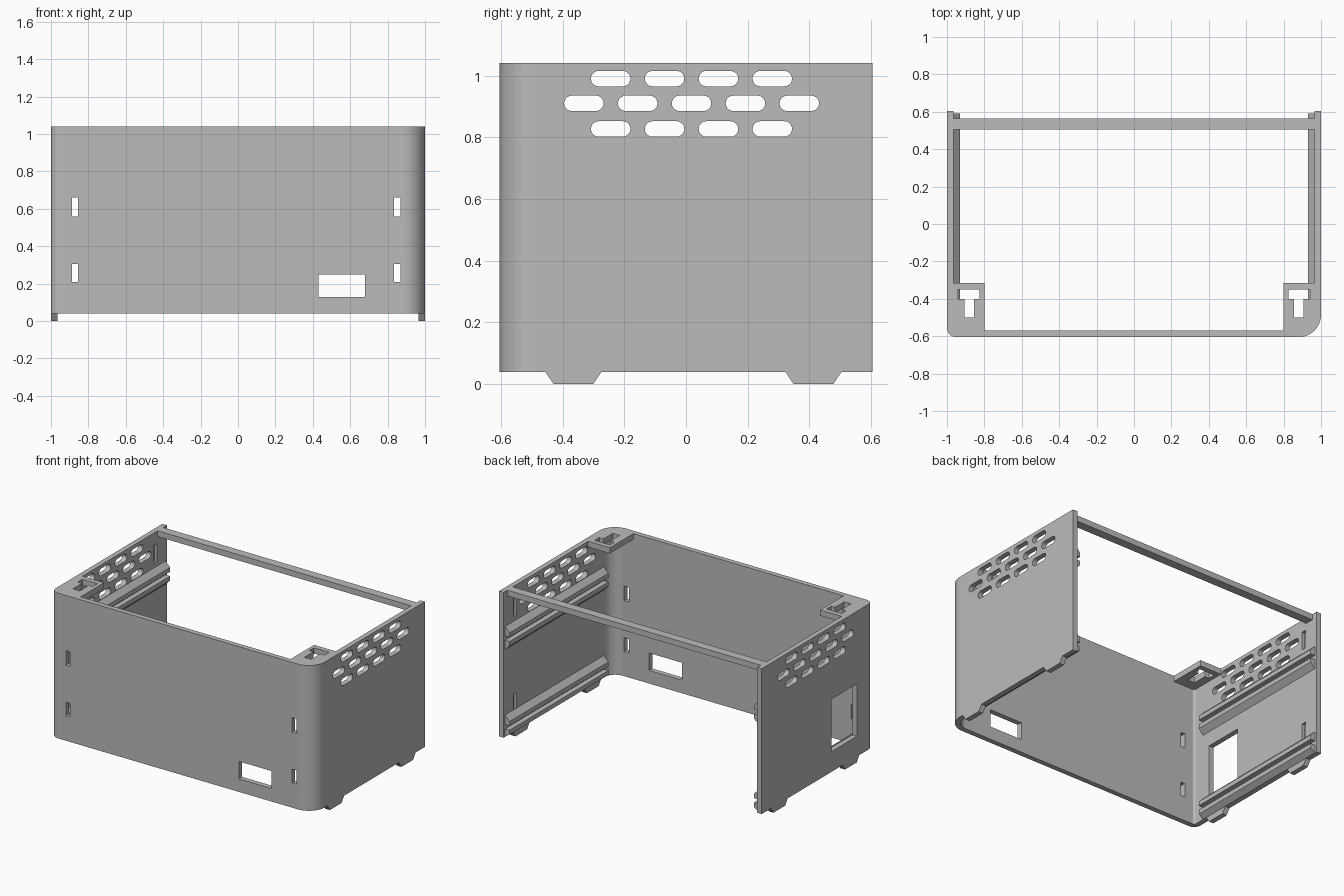
import bpy, bmesh, math
from mathutils import Vector

default = bpy.data.objects.get("Cube")
if default:
    bpy.data.objects.remove(default)

GREY = (0.5, 0.5, 0.5, 1)
mat = bpy.data.materials.new("plain_grey")
mat.use_nodes = True
mat.diffuse_color = GREY
mat.node_tree.nodes["Principled BSDF"].inputs["Base Color"].default_value = GREY

W, D, T = 1.0, 0.605, 0.035        # half width, half depth, wall thickness
BASE, TOP = 0.04, 1.04
IN = W - T
R_LEFT, R_RIGHT = 0.05, 0.12       # front corner radii at -x and +x


def arc(cx, cy, r, start, end, n=12):
    steps = [math.radians(start + (end - start) * i / n) for i in range(n + 1)]
    return [(cx + r * math.cos(a), cy + r * math.sin(a)) for a in steps]


def rect(u0, u1, v0, v1):
    return [(u0, v0), (u1, v0), (u1, v1), (u0, v1)]


def prism(bm, points, axis, lo, hi):
    """Extrude a flat outline along one axis between two positions."""
    place = {"x": lambda u, v: Vector((lo, u, v)),
             "y": lambda u, v: Vector((u, lo, v)),
             "z": lambda u, v: Vector((u, v, lo))}[axis]
    step = Vector([(hi - lo) * (axis == a) for a in "xyz"])
    face = bm.faces.new([bm.verts.new(place(u, v)) for u, v in points])
    new = bmesh.ops.extrude_face_region(bm, geom=[face])["geom"]
    bmesh.ops.translate(bm, vec=step,
                        verts=[g for g in new if isinstance(g, bmesh.types.BMVert)])


def build(name, prisms, cuts=()):
    """Make an object from prisms, then subtract the cut prisms."""
    def make(label, items):
        bm = bmesh.new()
        for item in items:
            prism(bm, *item)
        bmesh.ops.recalc_face_normals(bm, faces=bm.faces)
        mesh = bpy.data.meshes.new(label)
        bm.to_mesh(mesh)
        bm.free()
        mesh.materials.append(mat)
        ob = bpy.data.objects.new(label, mesh)
        bpy.context.collection.objects.link(ob)
        return ob

    ob = make(name, prisms)
    if cuts:
        cutter = make(name + "_cutter", cuts)
        cutter.hide_render = True
        mod = ob.modifiers.new("cut", "BOOLEAN")
        mod.operation, mod.solver, mod.object = "DIFFERENCE", "EXACT", cutter
        graph = bpy.context.evaluated_depsgraph_get()
        result = bpy.data.meshes.new_from_object(ob.evaluated_get(graph))
        ob.modifiers.clear()
        ob.data = result
        bpy.data.objects.remove(cutter)
    ob.data.polygons.foreach_set("use_smooth", [True] * len(ob.data.polygons))
    ob.data.set_sharp_from_angle(angle=math.radians(30))
    ob.modifiers.new("normals", "WEIGHTED_NORMAL").keep_sharp = True
    return ob


def corner(side, inset):
    """Rounded front corner outline, ordered from -x to +x."""
    r = R_LEFT if side < 0 else R_RIGHT
    angles = (180, 270) if side < 0 else (270, 360)
    return arc(side * (W - r), r - D, r - inset, *angles)


# U-shaped shell: front panel and two side walls
outer = [(-W, D)] + corner(-1, 0) + corner(1, 0) + [(W, D)]
inner = [(-IN, D)] + corner(-1, T) + corner(1, T) + [(IN, D)]
cuts = []

# Front openings
cuts.append((rect(0.43, 0.68, 0.13, 0.25), "y", -0.7, -0.5))
for x0, x1 in ((-0.888, -0.856), (0.835, 0.87)):
    for z0, z1 in ((0.21, 0.305), (0.56, 0.66)):
        cuts.append((rect(x0, x1, z0, z1), "y", -0.7, -0.53))

# Side opening
cuts.append((rect(-0.43, -0.155, 0.18, 0.54), "x", -1.1, -0.9))

# Rows of rounded vents and blind grooves in both side walls
for side in (-1, 1):
    for z, first, count in ((0.99, -0.244, 4), (0.91, -0.331, 5), (0.827, -0.244, 4)):
        for i in range(count):
            y, r, half = first + 0.1745 * i, 0.025, 0.039
            pill = arc(y + half, z, r, -90, 90, 10) + arc(y - half, z, r, 90, 270, 10)
            cuts.append((pill, "x", side * 0.9, side * 1.1))
    for z0, z1 in ((0.18, 0.30), (0.83, 0.955)):
        cuts.append((rect(0.465, 0.497, z0, z1), "x", side * 0.9, side * 0.985))

build("shell", [(outer + inner[::-1], "z", BASE, TOP)], cuts)

# Top bar across the open back
build("back_bar", [(rect(-IN, IN, 0.505, 0.565), "z", TOP - 0.04, TOP)])

for side, word in ((-1, "right"), (1, "left")):
    # Corner pad with a T-shaped keyhole
    back, edge = -0.315, side * 0.80
    pad = corner(side, T)
    if side < 0:
        pad = [(-IN, back)] + pad + [(edge, T - D), (edge, back)]
    else:
        pad = [(edge, back), (edge, T - D)] + pad + [(IN, back)]
    keyhole = [(0.825, -0.35), (0.825, -0.40), (0.855, -0.40), (0.855, -0.50),
               (0.907, -0.50), (0.907, -0.40), (0.94, -0.40), (0.94, -0.35)]
    keyhole = [(side * x, y) for x, y in keyhole]
    build(word + "_corner_pad", [(pad, "z", TOP - 0.04, TOP)],
          [(keyhole, "z", TOP - 0.1, TOP + 0.1)])

    # Paired guide rails with sloped outer faces
    rails = []
    a, b = side * IN, side * 0.93
    for mid, drop in ((0.72, 0.08), (0.11, 0.07)):
        rails.append(([(a, mid + 0.08), (b, mid + 0.045), (b, mid + 0.015),
                       (a, mid + 0.015)], "y", -0.485, 0.59))
        rails.append(([(a, mid - 0.015), (b, mid - 0.015), (b, mid - 0.045),
                       (a, mid - drop)], "y", -0.485, 0.59))
    build(word + "_guide_rails", rails)

    # Tapered feet
    feet = [([(y - 0.091, BASE), (y - 0.064, 0), (y + 0.064, 0), (y + 0.091, BASE)],
             "x", side * IN, side * W) for y in (-0.365, 0.413)]
    build(word + "_feet", feet)
